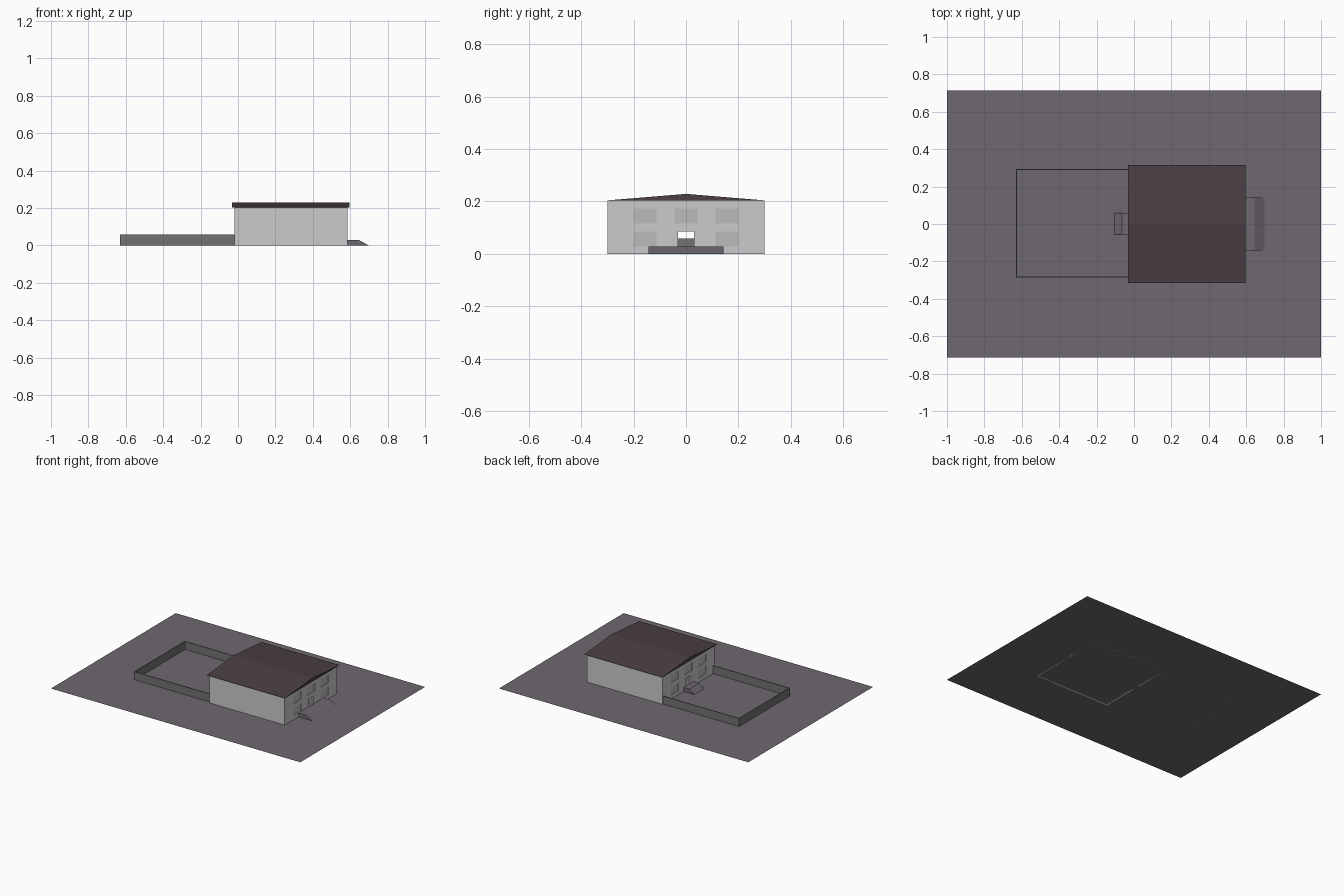
import bpy, bmesh

if "Cube" in bpy.data.objects:
    bpy.data.objects.remove(bpy.data.objects["Cube"])

def material(name, rgb):
    m = bpy.data.materials.new(name)
    m.diffuse_color = (*rgb, 1)
    m.use_nodes = True
    m.node_tree.nodes["Principled BSDF"].inputs["Base Color"].default_value = m.diffuse_color
    return m

PAVING = material("paving", (0.155, 0.14, 0.16))
ROOF = material("roof_brown", (0.07, 0.05, 0.055))
GLASS = material("pane", (0.5, 0.5, 0.5))
FENCE = material("fence_grey", (0.17, 0.17, 0.17))

def finish(name, bm, mat=None):
    bmesh.ops.recalc_face_normals(bm, faces=bm.faces)
    me = bpy.data.meshes.new(name)
    bm.to_mesh(me)
    bm.free()
    ob = bpy.data.objects.new(name, me)
    bpy.context.collection.objects.link(ob)
    if mat:
        me.materials.append(mat)
    return ob

def boxes(name, specs, mat=None):
    """One object from boxes given as (x0, x1, y0, y1, z0, z1)."""
    bm = bmesh.new()
    for x0, x1, y0, y1, z0, z1 in specs:
        for v in bmesh.ops.create_cube(bm, size=1)["verts"]:
            v.co = (x1 if v.co.x > 0 else x0, y1 if v.co.y > 0 else y0,
                    z1 if v.co.z > 0 else z0)
    return finish(name, bm, mat)

def prism(name, profile, offset, mat=None):
    """Extrude a closed 3D outline along an offset."""
    bm = bmesh.new()
    face = bm.faces.new([bm.verts.new(p) for p in profile])
    new = bmesh.ops.extrude_face_region(bm, geom=[face], use_keep_orig=True)["geom"]
    bmesh.ops.translate(bm, vec=offset, verts=[g for g in new if isinstance(g, bmesh.types.BMVert)])
    return finish(name, bm, mat)

def cut(ob, cutter):
    cutter.hide_render = True
    mod = ob.modifiers.new(cutter.name, "BOOLEAN")
    mod.operation, mod.solver, mod.object = "DIFFERENCE", "EXACT", cutter
    bpy.context.view_layer.objects.active = ob
    bpy.ops.object.modifier_apply(modifier=mod.name)
    bpy.data.objects.remove(cutter)

# Flat site
bm = bmesh.new()
bm.faces.new([bm.verts.new((x, y, 0)) for x, y in
              ((-1, -0.715), (1, -0.715), (1, 0.715), (-1, 0.715))])
site = finish("site", bm, PAVING)
if site.data.polygons[0].normal.z < 0:
    site.data.flip_normals()

# House walls: hollow shell with matching openings on both end walls
X0, X1, T = -0.02, 0.585, 0.012
windows = [(y - 0.044, y + 0.044, z, z + 0.058)
           for y, z in ((-0.157, 0.115), (0, 0.115), (0.157, 0.115),
                        (-0.157, 0.028), (0.157, 0.028))]
walls = boxes("house_walls", [(X0, X1, -0.3, 0.3, 0, 0.203)])
cut(walls, boxes("room", [(X0 + T, X1 - T, -0.3 + T, 0.3 - T, -0.1, 0.3)]))
cut(walls, boxes("openings", [(X0 - 0.1, X1 + 0.1, *w) for w in windows]
                 + [(X0 - 0.1, X1 + 0.1, -0.03, 0.03, -0.1, 0.085)]))

# Window panes set back in both end walls
boxes("window_panes", [(x, x + 0.004, *w) for w in windows
                       for x in (X0 + 0.005, X1 - 0.009)], GLASS)

# Shallow gabled roof
prism("roof", [(-0.031, -0.315, 0.203), (-0.031, 0.315, 0.203), (-0.031, 0, 0.229)],
      (0.627, 0, 0), ROOF)

# Entrance ramps at both doors
prism("front_ramp", [(X1, -0.143, 0), (0.698, -0.143, 0), (0.645, -0.143, 0.029), (X1, -0.143, 0.029)],
      (0, 0.286, 0), PAVING)
prism("back_ramp", [(X0, -0.057, 0), (-0.105, -0.057, 0), (-0.065, -0.057, 0.029), (X0, -0.057, 0.029)],
      (0, 0.115, 0), PAVING)

# Low yard wall: one U-shaped outline joined to the house
a, b, t = -0.632, X0, 0.006
y0, y1 = -0.288, 0.294
prism("yard_wall", [(b, y0, 0), (a, y0, 0), (a, y1, 0), (b, y1, 0), (b, y1 - t, 0),
                    (a + t, y1 - t, 0), (a + t, y0 + t, 0), (b, y0 + t, 0)],
      (0, 0, 0.058), FENCE)
